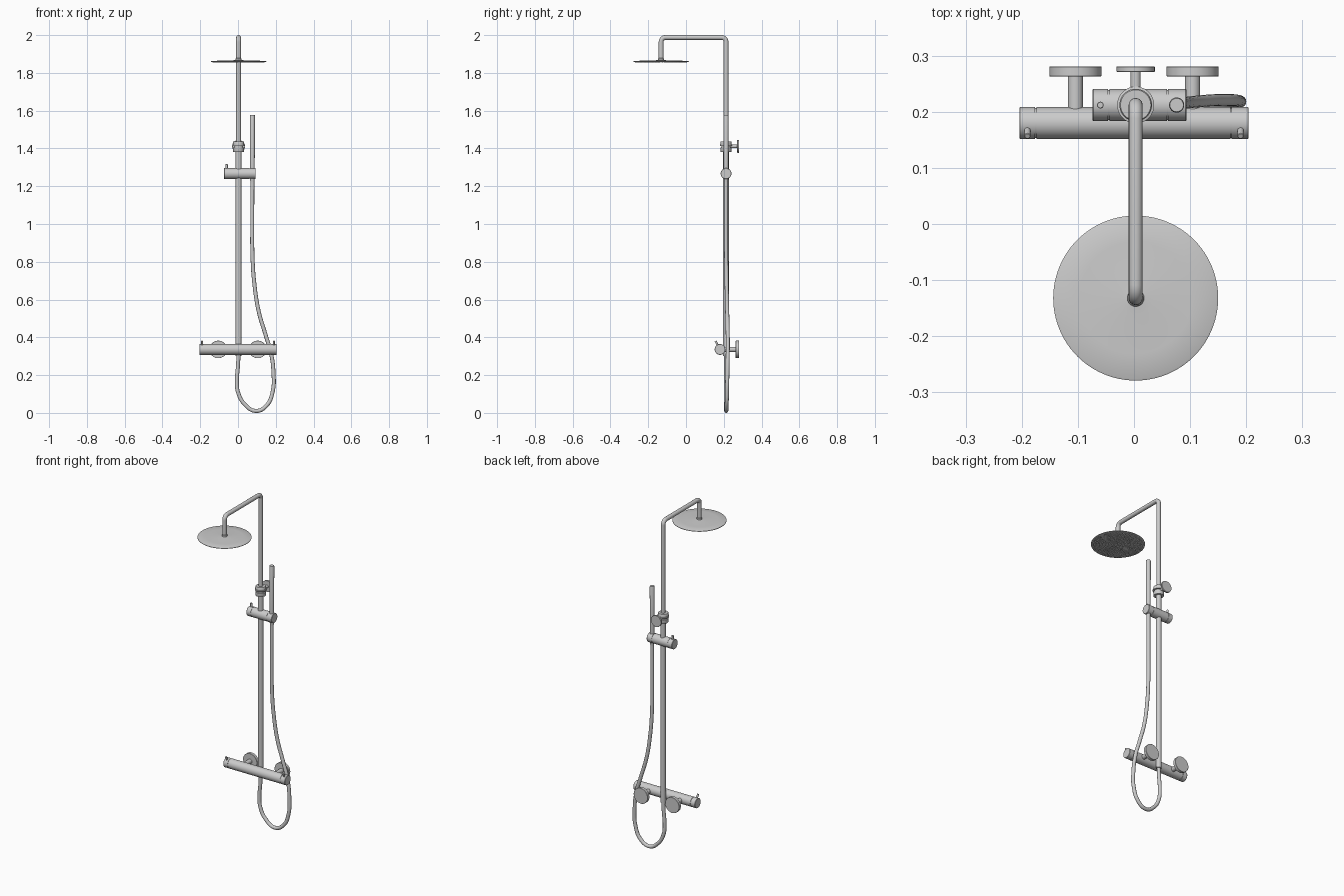
import bpy, bmesh, math
from mathutils import Vector, Matrix

if "Cube" in bpy.data.objects:
    bpy.data.objects.remove(bpy.data.objects["Cube"])

PX, PY = 0.003, 0.212      # riser axis


def finish(ob, angle=35):
    bpy.ops.object.select_all(action='DESELECT')
    ob.select_set(True)
    bpy.context.view_layer.objects.active = ob
    bpy.ops.object.shade_smooth_by_angle(angle=math.radians(angle))
    return ob


def from_bmesh(name, bm):
    bmesh.ops.recalc_face_normals(bm, faces=bm.faces)
    me = bpy.data.meshes.new(name)
    bm.to_mesh(me)
    bm.free()
    ob = bpy.data.objects.new(name, me)
    bpy.context.collection.objects.link(ob)
    return finish(ob)


def lathe(name, profile, origin, axis=(0, 0, 1), seg=48):
    """Closed solid of revolution; profile is (radius, distance along axis)."""
    bm = bmesh.new()
    rot = Vector((0, 0, 1)).rotation_difference(Vector(axis)).to_matrix()
    rings = []
    for r, h in profile:
        rings.append([bm.verts.new(Vector(origin) + rot @ Vector(
            (r * math.cos(2 * math.pi * i / seg), r * math.sin(2 * math.pi * i / seg), h)))
            for i in range(seg)])
    for a, b in zip(rings, rings[1:]):
        for i in range(seg):
            j = (i + 1) % seg
            bm.faces.new((a[i], a[j], b[j], b[i]))
    bm.faces.new(rings[0][::-1])
    bm.faces.new(rings[-1])
    return from_bmesh(name, bm)


def rod(name, r, h0, h1, origin, axis=(0, 0, 1), c=0.001, grooves=(), seg=48):
    """Chamfered cylinder with optional thin ring grooves."""
    p = [(r - c, h0), (r, h0 + c)]
    for g in grooves:
        p += [(r, g - 0.001), (r - 0.002, g - 0.001), (r - 0.002, g + 0.001), (r, g + 0.001)]
    return lathe(name, p + [(r, h1 - c), (r - c, h1)], origin, axis, seg)


def tube(name, pts, r, smooth):
    """Round tube along a path, straight or smoothly curved."""
    cu = bpy.data.curves.new(name, 'CURVE')
    cu.dimensions = '3D'
    cu.bevel_depth, cu.bevel_resolution = r, 6
    cu.use_fill_caps = True
    cu.resolution_u = 12
    sp = cu.splines.new('BEZIER' if smooth else 'POLY')
    if smooth:
        sp.bezier_points.add(len(pts) - 1)
        for bp, p in zip(sp.bezier_points, pts):
            bp.co = p
            bp.handle_left_type = bp.handle_right_type = 'AUTO'
    else:
        sp.points.add(len(pts) - 1)
        for q, p in zip(sp.points, pts):
            q.co = (*p, 1)
    ob = bpy.data.objects.new(name, cu)
    bpy.context.collection.objects.link(ob)
    bpy.ops.object.select_all(action='DESELECT')
    ob.select_set(True)
    bpy.context.view_layer.objects.active = ob
    bpy.ops.object.convert(target='MESH')
    return finish(bpy.context.object)


# riser pipe and bent overhead arm
rod("riser_pipe", 0.0155, 0.30, 1.40, (PX, PY, 0))
HY, TOP, B = -0.132, 1.9875, 0.024
arc = [k * math.pi / 16 for k in range(9)]
path = [(PX, PY, 1.39)]
path += [(PX, PY - B + B * math.cos(a), TOP - B + B * math.sin(a)) for a in arc]
path += [(PX, HY + B - B * math.sin(a), TOP - B + B * math.cos(a)) for a in arc]
path += [(PX, HY, 1.862)]
tube("overhead_arm", path, 0.0125, False)

# overhead shower head with nozzle rings
lathe("shower_head", [(0.143, 1.857), (0.147, 1.8585), (0.147, 1.861), (0.144, 1.8625),
                      (0.10, 1.865), (0.03, 1.8665), (0.015, 1.868), (0.015, 1.876),
                      (0.013, 1.878)], (PX, HY, 0), seg=96)
bm = bmesh.new()
for k in range(1, 18):
    n = 6 * k
    for i in range(n):
        a = 2 * math.pi * i / n
        m = Matrix.Translation((PX + 0.008 * k * math.cos(a), HY + 0.008 * k * math.sin(a), 1.8565))
        bmesh.ops.create_cone(bm, cap_ends=True, segments=6, radius1=0.0014,
                              radius2=0.0022, depth=0.003, matrix=m)
from_bmesh("spray_nozzles", bm)

# clamp collar with wall bracket
lathe("clamp_collar", [(0.028, 1.382), (0.029, 1.384), (0.029, 1.404), (0.024, 1.406),
                       (0.024, 1.413), (0.033, 1.414), (0.033, 1.420), (0.029, 1.421),
                       (0.029, 1.435), (0.027, 1.438)], (PX, PY, 0))
rod("bracket_stem", 0.009, 0.0, 0.063, (PX, PY, 1.411), (0, 1, 0))
rod("bracket_flange", 0.034, 0.271, 0.281, (PX, 0, 1.411), (0, 1, 0))

# sliding hand shower holder with diverter pin
rod("slider_body", 0.0285, -0.074, 0.0935, (0, PY, 1.267), (1, 0, 0),
    0.0015, (-0.045, 0.060))
rod("slider_pin", 0.006, 0.0, 0.05, (-0.06, PY, 1.267), seg=24)

# hand shower wand
lathe("hand_shower", [(0.0095, 1.20), (0.0105, 1.225), (0.012, 1.24), (0.0125, 1.30),
                      (0.0135, 1.573), (0.012, 1.578)], (0.076, PY, 0), seg=32)

# flexible hose looping below the valve
tube("hose", [(0.076, PY, 1.23), (0.0755, PY, 1.0), (0.077, 0.213, 0.82), (0.086, 0.215, 0.69),
              (0.109, 0.218, 0.54), (0.147, 0.221, 0.41), (0.174, 0.221, 0.32),
              (0.188, 0.219, 0.21), (0.184, 0.217, 0.115), (0.152, 0.215, 0.04),
              (0.095, 0.213, 0.0105), (0.036, 0.212, 0.045), (0.0, 0.211, 0.11),
              (-0.006, 0.211, 0.17), (0.0, PY, 0.25), (PX, PY, 0.31)], 0.0105, True)

# valve bar with end knobs
VY, VZ = 0.18, 0.336
rod("valve_bar", 0.0285, -0.2045, 0.2045, (0, VY, VZ), (1, 0, 0), 0.0015, (-0.175, 0.173))

# mirrored knob pins and wall unions
for side, s in (("left", -1), ("right", 1)):
    rod(side + "_knob_pin", 0.0055, 0.0, 0.05, (0.19 * s, VY, VZ), (0, -0.47, 0.88), seg=24)
    rod(side + "_wall_stem", 0.0135, 0.0, 0.085, (0.1045 * s, VY, VZ), (0, 1, 0))
    rod(side + "_wall_flange", 0.0465, 0.263, 0.281, (0.1045 * s, 0, VZ), (0, 1, 0))
